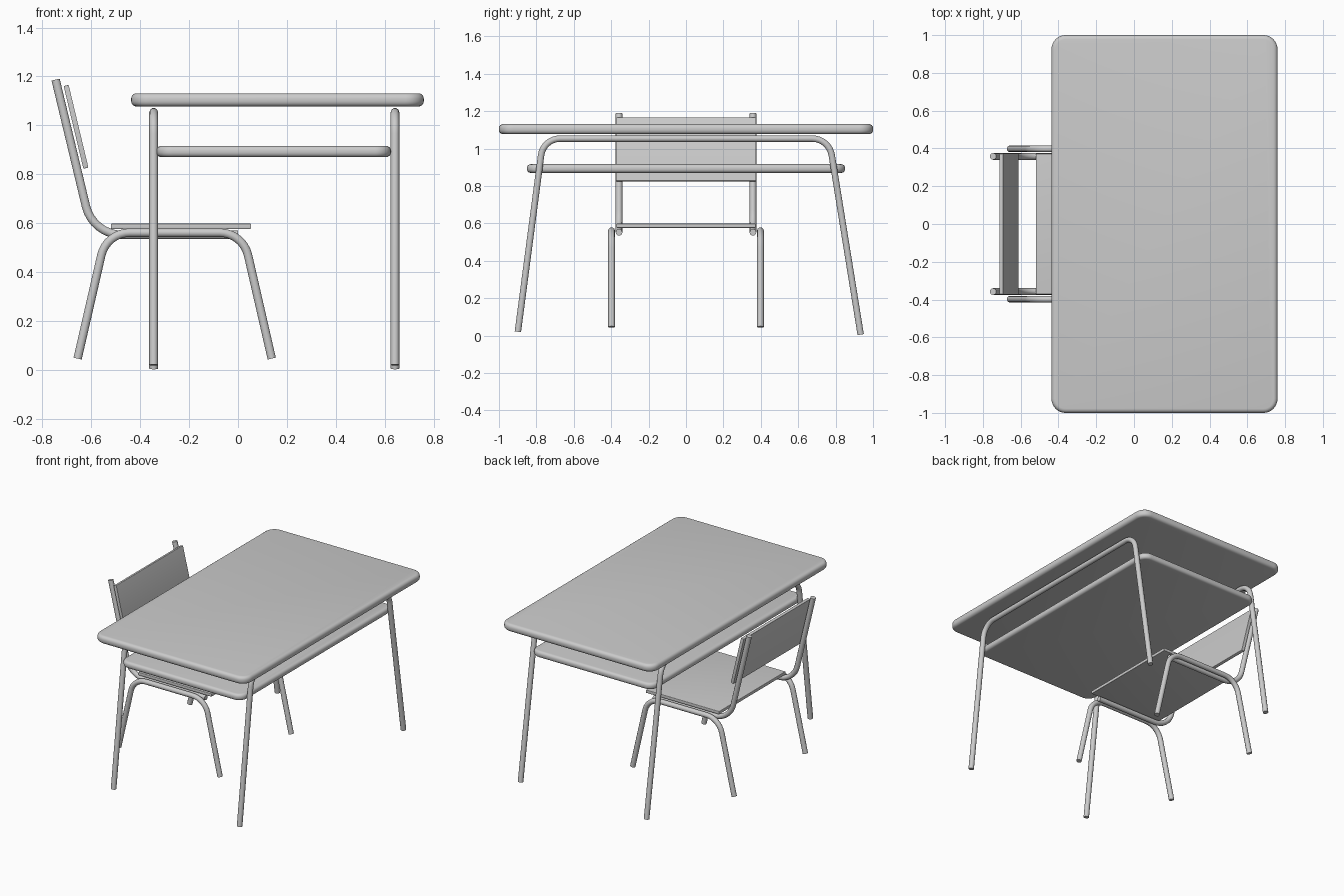
import bpy, bmesh, math
from mathutils import Vector, Matrix

if "Cube" in bpy.data.objects:
    bpy.data.objects.remove(bpy.data.objects["Cube"])


def finish(obj):
    bpy.ops.object.select_all(action='DESELECT')
    obj.select_set(True)
    bpy.context.view_layer.objects.active = obj
    if obj.type == 'CURVE':
        bpy.ops.object.convert(target='MESH')
    bpy.ops.object.shade_smooth_by_angle(angle=math.radians(40))


def fillet(points, tangent, steps=8):
    """Replace the inner corners of a path by smooth bends."""
    pts = [Vector(p) for p in points]
    out = [pts[0]]
    for a, b, c in zip(pts, pts[1:], pts[2:]):
        p, q = b + (a - b).normalized() * tangent, b + (c - b).normalized() * tangent
        d1, d2 = (b - p).normalized(), (q - b).normalized()
        # cubic handles that approximate a circular arc
        ang = d1.angle(d2)
        h = 4 / 3 * math.tan(ang / 4) * tangent / math.tan(ang / 2)
        h1, h2 = p + d1 * h, q - d2 * h
        for i in range(steps + 1):
            t = i / steps
            s = 1 - t
            out.append(s**3 * p + 3 * s * s * t * h1 + 3 * s * t * t * h2 + t**3 * q)
    return out + [pts[-1]]


def tube(name, points, tangent, radius=0.018):
    cu = bpy.data.curves.new(name, 'CURVE')
    cu.dimensions = '3D'
    cu.bevel_depth = radius
    cu.bevel_resolution = 3
    cu.use_fill_caps = True
    path = fillet(points, tangent)
    sp = cu.splines.new('POLY')
    sp.points.add(len(path) - 1)
    for p, v in zip(sp.points, path):
        p.co = (*v, 1)
    obj = bpy.data.objects.new(name, cu)
    bpy.context.collection.objects.link(obj)
    finish(obj)


def slab(name, lo, hi, corner=0, edge=0):
    """Box from lo to hi with rounded plan corners and rounded rims."""
    lo, hi = Vector(lo), Vector(hi)
    bm = bmesh.new()
    bmesh.ops.create_cube(bm, size=1, matrix=Matrix.Diagonal((*(hi - lo), 1)))
    if corner:
        up = [e for e in bm.edges if abs(e.verts[0].co.z - e.verts[1].co.z) > 1e-4]
        bmesh.ops.bevel(bm, geom=up, offset=corner, segments=8, profile=0.5, affect='EDGES')
    if edge:
        rim = [e for e in bm.edges if abs(e.verts[0].co.z - e.verts[1].co.z) < 1e-4]
        bmesh.ops.bevel(bm, geom=rim, offset=edge, segments=4, profile=0.5, affect='EDGES')
    me = bpy.data.meshes.new(name)
    bm.to_mesh(me)
    bm.free()
    obj = bpy.data.objects.new(name, me)
    obj.location = (lo + hi) / 2
    bpy.context.collection.objects.link(obj)
    finish(obj)
    return obj


# Table top and shelf
slab("table_top", (-0.437, -1, 1.077), (0.76, 1, 1.131), 0.075, 0.022)
slab("table_shelf", (-0.333, -0.85, 0.87), (0.625, 0.85, 0.916), 0.065, 0.019)

# Table leg frames
for name, x in (("chair_side", -0.345), ("far_side", 0.642)):
    tube("table_legs_" + name, [(x, -0.899, 0.02), (x, -0.763, 1.053),
                                (x, 0.765, 1.053), (x, 0.934, 0.005)], 0.09)

# Chair leg frames and back supports
for side, s in (("front", -1), ("back", 1)):
    y = 0.398 * s
    tube("chair_legs_" + side, [(-0.656, 0.0 + y, 0.046), (-0.538, y, 0.561),
                                (0.02, y, 0.561), (0.138, y, 0.046)], 0.095)
    y = 0.358 * s
    tube("chair_back_support_" + side, [(-0.746, y, 1.187), (-0.594, y, 0.552),
                                        (0.0, y, 0.552)], 0.12)

# Chair seat and tilted backrest
slab("chair_seat", (-0.52, -0.372, 0.576), (0.053, 0.372, 0.598), 0, 0.004)
back = slab("chair_backrest", (-0.673, -0.373, 0.82), (-0.652, 0.373, 1.168), 0, 0.003)
back.rotation_euler.y = -math.atan(0.239)
